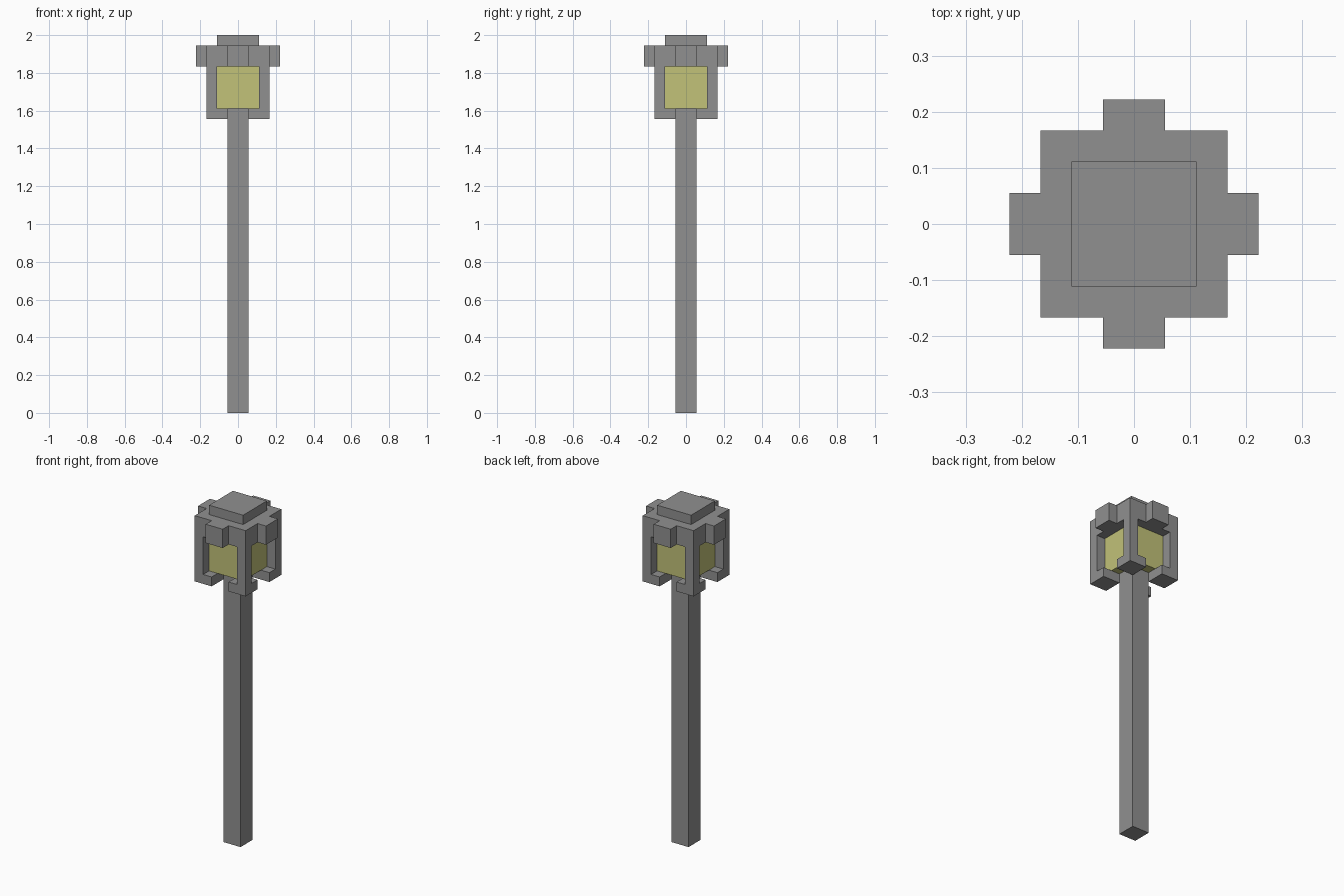
import bpy
import bmesh

if "Cube" in bpy.data.objects:
    bpy.data.objects.remove(bpy.data.objects["Cube"], do_unlink=True)

U = 2 / 36  # grid unit: the lamp is 36 units tall


def material(name, rgb):
    m = bpy.data.materials.new(name)
    m.use_nodes = True
    m.diffuse_color = (*rgb, 1)
    bsdf = next(n for n in m.node_tree.nodes if n.type == 'BSDF_PRINCIPLED')
    bsdf.inputs["Base Color"].default_value = (*rgb, 1)
    return m


def prism(name, outline, z0, z1, mat):
    """Extrude a flat outline (in grid units) from z0 up to z1."""
    bm = bmesh.new()
    base = bm.faces.new([bm.verts.new((x * U, y * U, z0 * U)) for x, y in outline])
    top = bmesh.ops.extrude_face_region(bm, geom=[base])["geom"]
    verts = [v for v in top if isinstance(v, bmesh.types.BMVert)]
    bmesh.ops.translate(bm, verts=verts, vec=(0, 0, (z1 - z0) * U))
    bmesh.ops.recalc_face_normals(bm, faces=bm.faces)
    mesh = bpy.data.meshes.new(name)
    bm.to_mesh(mesh)
    bm.free()
    mesh.materials.append(mat)
    obj = bpy.data.objects.new(name, mesh)
    bpy.context.collection.objects.link(obj)
    return obj


def square(a, b):
    return [(a, a), (b, a), (b, b), (a, b)]


def mirror_corners(obj):
    mod = obj.modifiers.new("four_corners", 'MIRROR')
    mod.use_axis = (True, True, False)
    mod.use_clip = False
    mod.use_mirror_merge = False


grey = material("grey metal", (0.28, 0.28, 0.28))
yellow = material("yellow glass", (0.54, 0.54, 0.19))

# Pole and glowing lamp block
prism("pole", square(-1, 1), 0, 29, grey)
prism("lamp_glass", square(-2, 2), 29, 33, yellow)

# Cage: a foot and a slim post at each corner
mirror_corners(prism("cage_feet", square(1, 3), 28, 29, grey))
mirror_corners(prism("cage_posts", square(2, 3), 29, 33, grey))

# Roof slab with a tab on every side, built by turning one quarter of its outline
quarter = [(3, -3), (3, -1), (4, -1), (4, 1), (3, 1)]
outline = []
for _ in range(4):
    outline += quarter
    quarter = [(-y, x) for x, y in quarter]
prism("roof", outline, 33, 35, grey)

# Cap
prism("roof_cap", square(-2, 2), 35, 36, grey)
